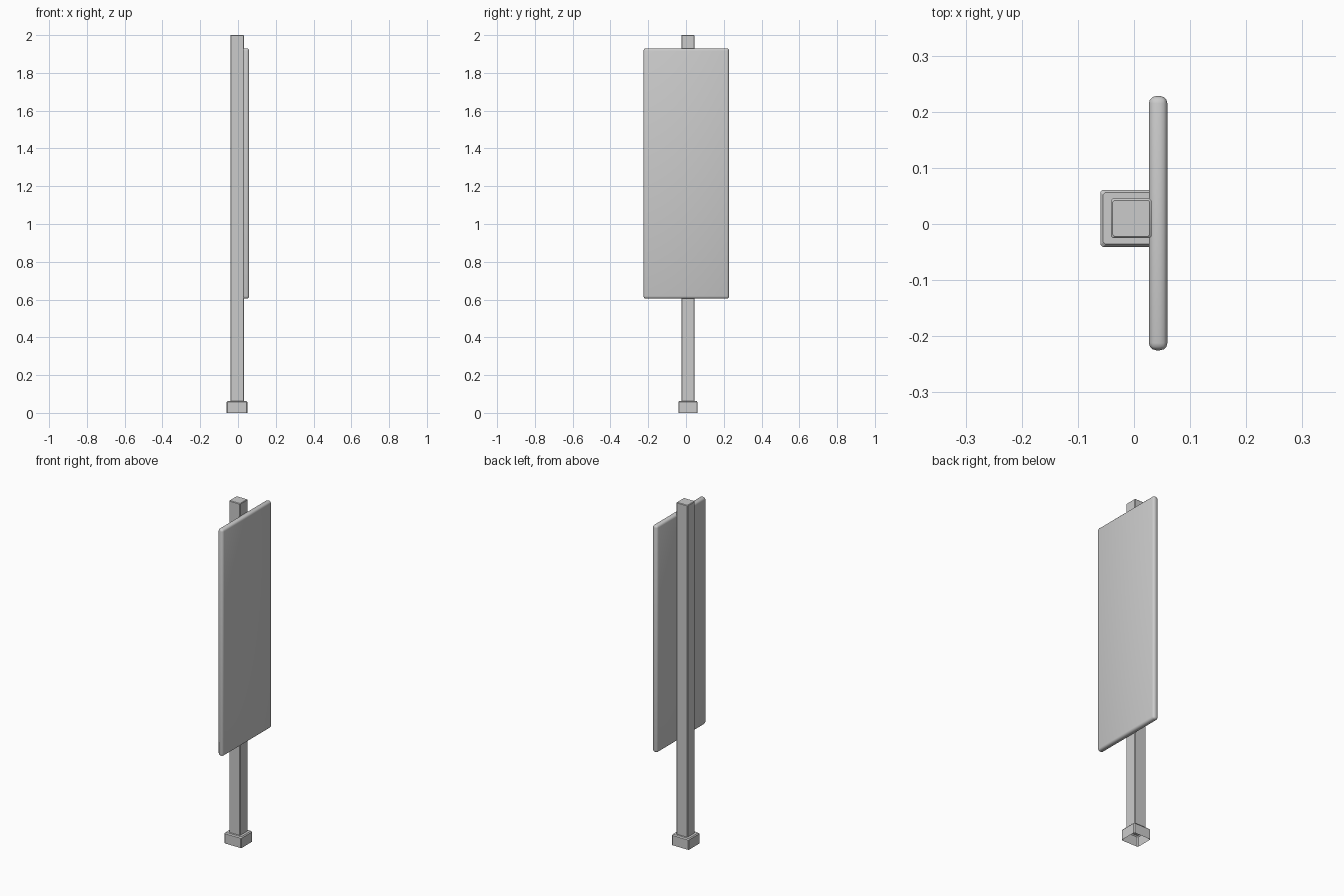
import bpy, bmesh

if "Cube" in bpy.data.objects:
    bpy.data.objects.remove(bpy.data.objects["Cube"])

CX, CY = -0.005, 0.01   # post axis


def new_object(name, bm):
    bmesh.ops.recalc_face_normals(bm, faces=bm.faces)
    mesh = bpy.data.meshes.new(name)
    bm.to_mesh(mesh)
    bm.free()
    obj = bpy.data.objects.new(name, mesh)
    bpy.context.collection.objects.link(obj)
    bpy.context.view_layer.objects.active = obj
    obj.select_set(True)
    bpy.ops.object.shade_smooth_by_angle()
    obj.select_set(False)
    return obj


def ring(bm, hx, hy, c, z):
    """Rectangle with chamfered corners at height z."""
    pts = [(hx, hy - c), (hx - c, hy), (c - hx, hy), (-hx, hy - c),
           (-hx, c - hy), (c - hx, -hy), (hx - c, -hy), (hx, c - hy)]
    return [bm.verts.new((CX + x, CY + y, z)) for x, y in pts]


# Post and foot: one hollow shell, open underneath
bm = bmesh.new()
sections = [(0.055, 0.051, 0.004, 0.0),
            (0.055, 0.051, 0.004, 0.057),
            (0.050, 0.046, 0.004, 0.063),
            (0.036, 0.035, 0.003, 0.063),
            (0.036, 0.035, 0.003, 1.997),
            (0.033, 0.032, 0.003, 2.0)]
rings = [ring(bm, *s) for s in sections]
for a, b in zip(rings, rings[1:]):
    for i in range(8):
        j = (i + 1) % 8
        bm.faces.new((a[i], a[j], b[j], b[i]))
bm.faces.new(rings[-1])
new_object("post", bm)

# Sign panel: thin slab with rounded rim
bm = bmesh.new()
bmesh.ops.create_cube(bm, size=1)
bmesh.ops.scale(bm, vec=(0.033, 0.453, 1.325), verts=bm.verts)
bmesh.ops.translate(bm, vec=(0.043, 0.0015, 1.2675), verts=bm.verts)
bmesh.ops.bevel(bm, geom=bm.edges[:], offset=0.013, segments=3,
                profile=0.5, affect='EDGES')
new_object("sign_panel", bm)
